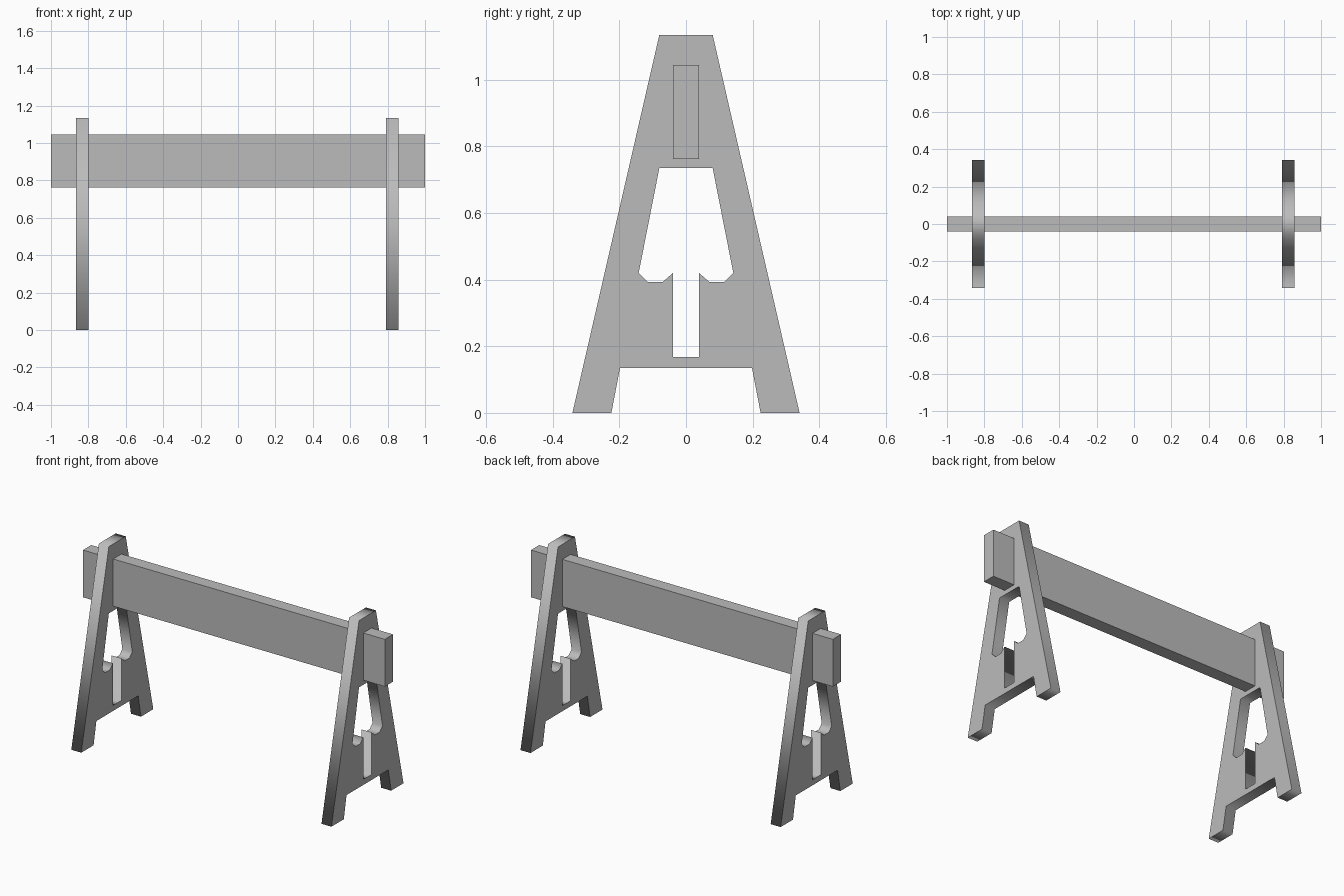
import bpy
from mathutils import Matrix

if "Cube" in bpy.data.objects:
    bpy.data.objects.remove(bpy.data.objects["Cube"])

grey = bpy.data.materials.new("plain_grey")
grey.diffuse_color = (0.5, 0.5, 0.5, 1)
grey.use_nodes = True
grey.node_tree.nodes["Principled BSDF"].inputs["Base Color"].default_value = grey.diffuse_color

THICK = 0.066
BEAM_Y, BEAM_LOW, BEAM_HIGH = 0.039, 0.762, 1.045


def mirrored(half):
    """Close a half outline (y, z) by reflecting it across y = 0."""
    return half + [(-y, z) for y, z in reversed(half)]


# Half outlines of the trestle: outer A shape, notched opening, beam slot
outer = mirrored([(0.198, 0.135), (0.224, 0), (0.341, 0), (0.08, 1.135)])
opening = mirrored([(0.039, 0.168), (0.039, 0.42), (0.07, 0.393),
                    (0.115, 0.393), (0.142, 0.42), (0.08, 0.735)])
slot = mirrored([(BEAM_Y, BEAM_LOW), (BEAM_Y, BEAM_HIGH)])


def trestle(name, x):
    curve = bpy.data.curves.new(name, 'CURVE')
    curve.dimensions = '2D'
    curve.fill_mode = 'BOTH'
    curve.extrude = THICK / 2
    for outline in (outer, opening, slot):
        spline = curve.splines.new('POLY')
        spline.points.add(len(outline) - 1)
        for point, (y, z) in zip(spline.points, outline):
            point.co = (y, z, 0, 1)
        spline.use_cyclic_u = True
    temp = bpy.data.objects.new(name + "_outline", curve)
    bpy.context.collection.objects.link(temp)
    bpy.context.view_layer.update()
    deps = bpy.context.evaluated_depsgraph_get()
    mesh = bpy.data.meshes.new_from_object(temp.evaluated_get(deps))
    bpy.data.objects.remove(temp)
    # Stand the flat profile up: local x -> y, local y -> z, local z -> x
    mesh.transform(Matrix(((0, 0, 1, x), (1, 0, 0, 0), (0, 1, 0, 0), (0, 0, 0, 1))))
    mesh.materials.clear()
    mesh.materials.append(grey)
    bpy.context.collection.objects.link(bpy.data.objects.new(name, mesh))


# End supports
trestle("left_trestle", -0.833)
trestle("right_trestle", 0.825)

# Cross beam
bpy.ops.mesh.primitive_cube_add(size=1, location=(0, 0, (BEAM_LOW + BEAM_HIGH) / 2))
beam = bpy.context.object
beam.name = "cross_beam"
beam.scale = (2, 2 * BEAM_Y, BEAM_HIGH - BEAM_LOW)
bpy.ops.object.transform_apply(location=False, rotation=False, scale=True)
beam.data.materials.append(grey)
